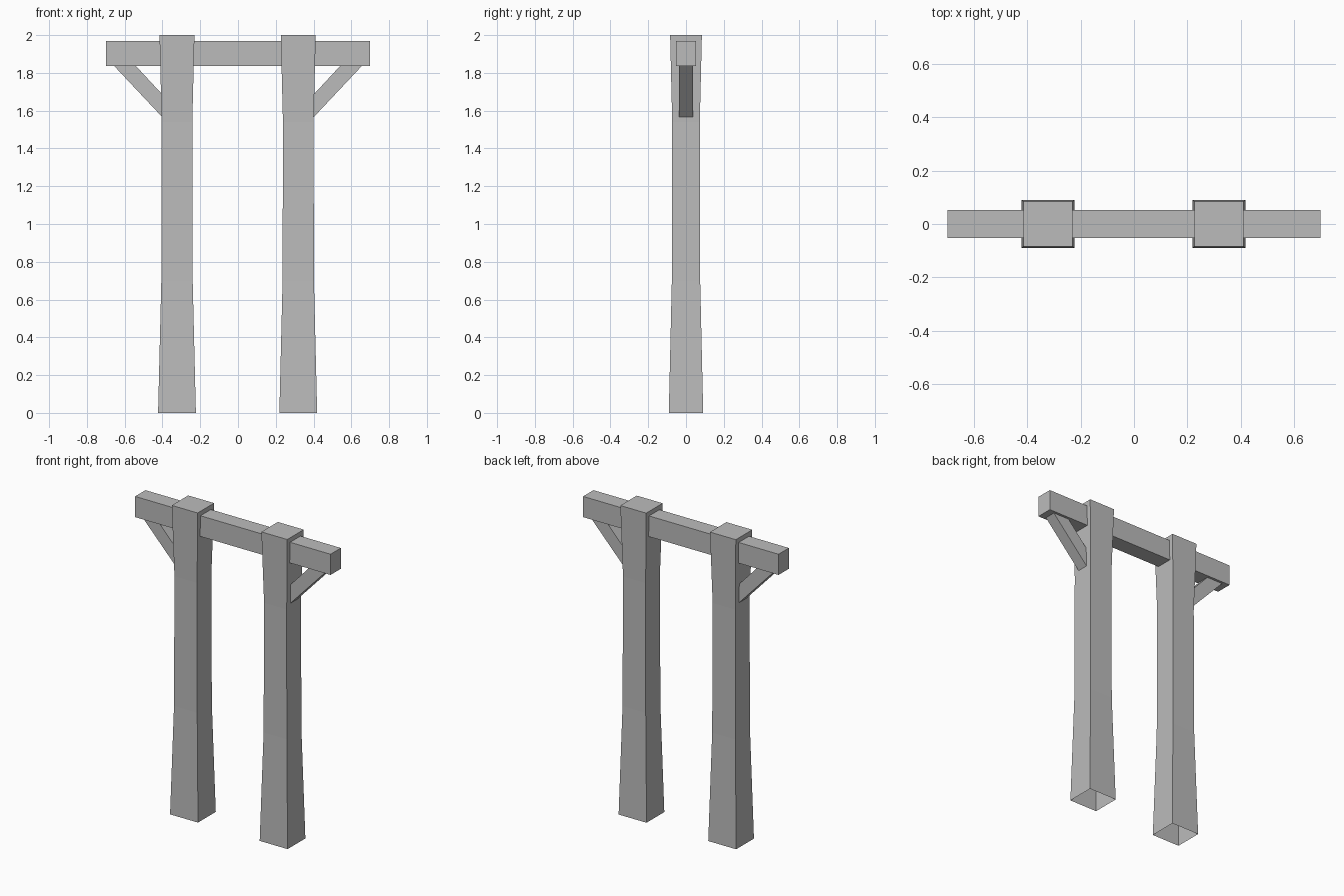
import bpy
import bmesh

cube = bpy.data.objects.get("Cube")
if cube:
    bpy.data.objects.remove(cube, do_unlink=True)

# Single weathered grey
grey = bpy.data.materials.new("plain_grey")
grey.use_nodes = True
grey.diffuse_color = (0.5, 0.5, 0.5, 1)
grey.node_tree.nodes["Principled BSDF"].inputs["Base Color"].default_value = (0.5, 0.5, 0.5, 1)


def finish(name, bm):
    bmesh.ops.recalc_face_normals(bm, faces=bm.faces)
    mesh = bpy.data.meshes.new(name)
    bm.to_mesh(mesh)
    bm.free()
    mesh.materials.append(grey)
    obj = bpy.data.objects.new(name, mesh)
    bpy.context.collection.objects.link(obj)
    return obj


def loft(name, rings, close_start=True, close_end=True):
    """Skin a series of four-point rings."""
    bm = bmesh.new()
    loops = [[bm.verts.new(p) for p in ring] for ring in rings]
    for low, high in zip(loops, loops[1:]):
        for i in range(4):
            j = (i + 1) % 4
            bm.faces.new((low[i], low[j], high[j], high[i]))
    if close_start:
        bm.faces.new(loops[0][::-1])
    if close_end:
        bm.faces.new(loops[-1])
    return finish(name, bm)


def rectangle(cx, hx, hy, z):
    return [(cx - hx, -hy, z), (cx + hx, -hy, z), (cx + hx, hy, z), (cx - hx, hy, z)]


# Post sections: height, half width, half depth
POST = [(0, 0.1, 0.091), (0.7, 0.083, 0.075), (1.54, 0.081, 0.073), (2, 0.0925, 0.084)]

for side, sign, centre in (("left", 1, 0.319), ("right", -1, -0.323)):
    # Flared post, open underneath
    loft(side + "_post", [rectangle(centre, hx, hy, z) for z, hx, hy in POST],
         close_start=False)
    # Diagonal brace from the post face to the underside of the beam
    outline = [(0.4, 1.565), (0.655, 1.836), (0.54, 1.836), (0.4, 1.685)]
    loft(side + "_brace", [[(sign * x, y, z) for x, z in outline]
                           for y in (-0.037, 0.037)])

# Crossbeam through both posts
loft("crossbeam", [rectangle(0, 0.7, 0.053, z) for z in (1.836, 1.97)])
